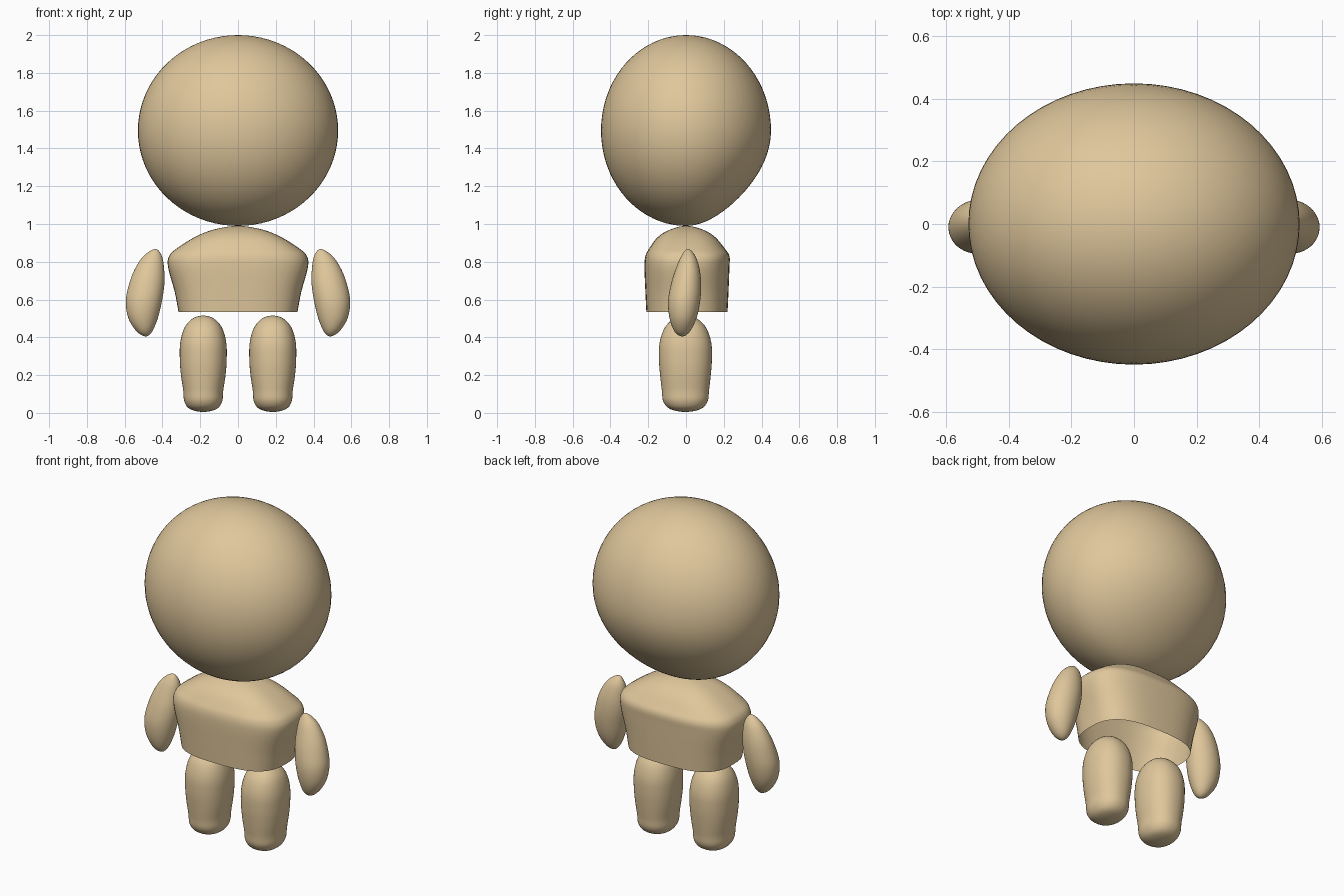
import bpy, bmesh, math

default = bpy.data.objects.get("Cube")
if default:
    bpy.data.objects.remove(default, do_unlink=True)

# One plain material for the whole figure
skin = bpy.data.materials.new("warm_tan")
skin.use_nodes = True
TAN = (0.74, 0.57, 0.33, 1)
skin.diffuse_color = TAN
shader = skin.node_tree.nodes["Principled BSDF"]
shader.inputs["Base Color"].default_value = TAN
shader.inputs["Roughness"].default_value = 0.8


def finish(name, bm):
    """Turn a bmesh into a smooth, coloured object."""
    bmesh.ops.remove_doubles(bm, verts=bm.verts, dist=0.0002)
    bmesh.ops.recalc_face_normals(bm, faces=bm.faces)
    mesh = bpy.data.meshes.new(name)
    bm.to_mesh(mesh)
    bm.free()
    mesh.materials.append(skin)
    mesh.shade_smooth()
    obj = bpy.data.objects.new(name, mesh)
    bpy.context.collection.objects.link(obj)
    return obj


def ghost(end, neighbour):
    """Point beyond an end: mirrored over a closed tip, straight past an open rim."""
    z, left, right, front, back = neighbour
    if end[1] == end[2]:
        return (z, right, left, back, front)
    return tuple(2 * a - b for a, b in zip(end, neighbour))


def smooth_sections(rows, steps):
    """Catmull-Rom interpolation through the given sections."""
    pts = [ghost(rows[0], rows[1]), *rows, ghost(rows[-1], rows[-2])]
    for i in range(1, len(pts) - 2):
        for s in range(steps):
            t = s / steps
            yield [b + t * ((c - a) + t * ((2*a - 5*b + 4*c - d) + t * (3*b - a - 3*c + d))) / 2
                   for a, b, c, d in zip(*pts[i - 1:i + 3])]
    yield rows[-1]


def loft(name, rows, power=2, side=1, segments=48, steps=5):
    """Skin rounded sections given as (z, x min, x max, y min, y max)."""
    bm = bmesh.new()
    rings = []
    for z, left, right, front, back in smooth_sections(rows, steps):
        ring = []
        for k in range(segments):
            angle = math.tau * k / segments
            c, s = math.cos(angle), math.sin(angle)
            u = math.copysign(abs(c) ** (2 / power), c)
            v = math.copysign(abs(s) ** (2 / power), s)
            x = (left + right + u * (right - left)) / 2
            y = (front + back + v * (back - front)) / 2
            ring.append(bm.verts.new((side * x, y, z)))
        rings.append(ring)
    for low, high in zip(rings, rings[1:]):
        for k in range(segments):
            n = (k + 1) % segments
            bm.faces.new((low[k], low[n], high[n], high[k]))
    return finish(name, bm)


# Head: wide egg, a little leaner at the lower back
bm = bmesh.new()
bmesh.ops.create_uvsphere(bm, u_segments=64, v_segments=40, radius=1)
for v in bm.verts:
    x, y, z = v.co
    if z < 0 and y > 0:
        y *= 1 - 0.25 * z * z
    v.co = (0.53 * x, 0.45 * y, 1.495 + 0.505 * z)
finish("head", bm)

# Torso: boxy shell, open at the hem, domed over the shoulders
torso = [(z, -w, w, front, back) for z, w, front, back in (
    (0.535, 0.315, -0.21, 0.22),
    (0.64, 0.335, -0.215, 0.225),
    (0.77, 0.37, -0.22, 0.23),
    (0.83, 0.365, -0.215, 0.23),
    (0.87, 0.325, -0.195, 0.205),
    (0.93, 0.23, -0.15, 0.155),
    (0.97, 0.13, -0.085, 0.09),
    (0.99, 0, 0, 0))]
loft("torso", torso, power=2.8)

# Arms: leaf shapes leaning outward
arm = [
    (0.405, 0.488, 0.488, -0.02, -0.02),
    (0.43, 0.455, 0.535, -0.06, 0.02),
    (0.5, 0.425, 0.58, -0.087, 0.055),
    (0.59, 0.403, 0.594, -0.095, 0.075),
    (0.68, 0.39, 0.577, -0.08, 0.08),
    (0.76, 0.391, 0.547, -0.055, 0.072),
    (0.83, 0.403, 0.5, -0.025, 0.05),
    (0.868, 0.437, 0.437, 0.01, 0.01)]

# Legs: plump thighs above short rounded feet
leg = [(z, 0.184 - w, 0.184 + w, -d - 0.003, d - 0.003) for z, w, d in (
    (0.005, 0, 0),
    (0.02, 0.07, 0.08),
    (0.06, 0.1, 0.117),
    (0.12, 0.106, 0.125),
    (0.2, 0.118, 0.134),
    (0.28, 0.124, 0.14),
    (0.37, 0.122, 0.137),
    (0.45, 0.1, 0.11),
    (0.5, 0.055, 0.06),
    (0.515, 0, 0))]

for label, side in (("left", 1), ("right", -1)):
    loft(label + "_arm", arm, side=side)
    loft(label + "_leg", leg, power=2.2, side=side)
